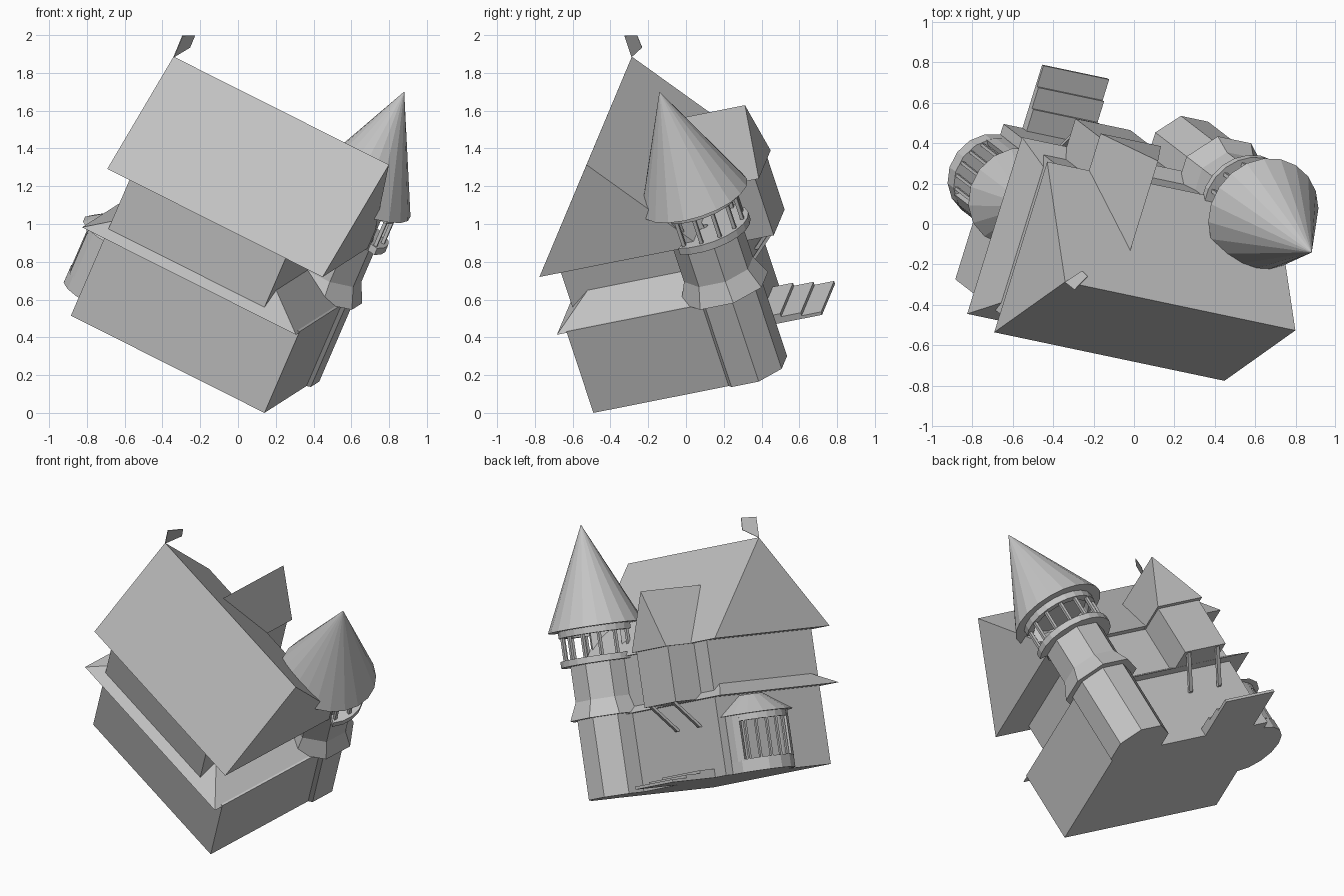
import bpy
import bmesh
from math import cos, sin, radians
from mathutils import Matrix, Vector

cube = bpy.data.objects.get("Cube")
if cube:
    bpy.data.objects.remove(cube, do_unlink=True)

# Single flat colour
grey = bpy.data.materials.new("stone_grey")
grey.use_nodes = True
tone = (0.55, 0.55, 0.55, 1)
grey.diffuse_color = tone
grey.node_tree.nodes["Principled BSDF"].inputs["Base Color"].default_value = tone

# The house leans: local axes are length, depth and height from its lowest corner
length = Vector((0.878, -0.185, -0.441)).normalized()
height = length.cross(Vector((0.2915, 0.938, 0.186))).normalized()
depth = height.cross(length)
LEAN = Matrix((length, depth, height)).transposed().to_4x4()
LEAN.translation = (0.14, -0.49, 0)


def finish(name, bm):
    bmesh.ops.recalc_face_normals(bm, faces=bm.faces)
    mesh = bpy.data.meshes.new(name)
    bm.to_mesh(mesh)
    bm.free()
    mesh.transform(LEAN)
    mesh.materials.append(grey)
    obj = bpy.data.objects.new(name, mesh)
    bpy.context.collection.objects.link(obj)
    return obj


def loft(name, bottom, top):
    """Solid between two matching loops."""
    bm = bmesh.new()
    a = [bm.verts.new(p) for p in bottom]
    b = [bm.verts.new(p) for p in top]
    n = len(a)
    bm.faces.new(a)
    bm.faces.new(b)
    for i in range(n):
        j = (i + 1) % n
        bm.faces.new((a[i], a[j], b[j], b[i]))
    return finish(name, bm)


def rect(u0, u1, v0, v1, w):
    return [(u0, v0, w), (u1, v0, w), (u1, v1, w), (u0, v1, w)]


def box(name, u0, u1, v0, v1, w0, w1):
    return loft(name, rect(u0, u1, v0, v1, w0), rect(u0, u1, v0, v1, w1))


def ring(centre, r, w, n, turn=0.0):
    return [(centre[0] + r * cos(radians(turn + 360 * i / n)),
             centre[1] + r * sin(radians(turn + 360 * i / n)), w) for i in range(n)]


def drum(name, centre, r0, r1, w0, w1, n, turn=0.0):
    return loft(name, ring(centre, r0, w0, n, turn), ring(centre, r1, w1, n, turn))


def arc_wall(name, centre, r_in, r_out, w0, w1, a0, a1, n):
    """Curved wall standing on part of a circle."""
    angles = [radians(a0 + (a1 - a0) * i / n) for i in range(n + 1)]
    outline = [(r_out, a) for a in angles] + [(r_in, a) for a in reversed(angles)]
    loops = [[(centre[0] + r * cos(a), centre[1] + r * sin(a), w) for r, a in outline]
             for w in (w0, w1)]
    return loft(name, *loops)


def posts(name, centre, r, w0, w1, a0, a1, count, size):
    for i in range(count):
        a = radians(a0 + (a1 - a0) * i / (count - 1))
        spot = (centre[0] + r * cos(a), centre[1] + r * sin(a))
        drum(f"{name}_{i + 1}", spot, size, size, w0, w1, 4, 45)


# House walls and the skirt roof between floors
box("lower_walls", -1.167, 0, 0, 0.82, 0, 0.49)
box("upper_walls", -1.167, -0.226, 0, 0.82, 0.485, 0.84)
loft("skirt_roof", rect(-1.29, 0, -0.056, 0.876, 0.483),
     rect(-1.1, -0.226, 0.11, 0.71, 0.603))

# Main roof: closed gable prism
gable = [(-0.045, 0.832), (0.855, 0.832), (0.402, 1.414)]
loft("main_roof", [(-1.292, v, w) for v, w in gable], [(0.006, v, w) for v, w in gable])

# Ridge pennant
pennant = [(-1.292, 0.4, 1.412), (-1.25, 0.487, 1.473), (-1.25, 0.482, 1.547), (-1.294, 0.4, 1.541)]
loft("ridge_pennant", pennant, [(u + 0.004, v, w) for u, v, w in pennant])

# Dormer jutting from the back, with braces
box("dormer_walls", -1.04, -0.73, 0.6, 1.025, 0.487, 0.84)
dormer = [(-1.055, 0.83), (-0.715, 0.83), (-0.885, 1.188)]
loft("dormer_roof", [(u, 0.45, w) for u, w in dormer], [(u, 1.05, w) for u, w in dormer])
for side, u in (("left", -0.78), ("right", -1.0)):
    loft(f"dormer_brace_{side}", rect(u, u + 0.025, 0.81, 0.835, 0.32),
         rect(u, u + 0.025, 0.99, 1.015, 0.49))

# Back steps
for i in range(3):
    box(f"back_step_{i + 1}", -1.06, -0.69, 0.8, 1.154 - 0.11 * i, 0.018 * i, 0.018 * (i + 1))

# Corner tower with flared collar, open lantern and spire
tower = (-0.165, 0.86)
drum("tower_lower_shaft", tower, 0.2, 0.2, 0, 0.5, 8, 22.5)
drum("tower_collar", tower, 0.245, 0.195, 0.49, 0.6, 8, 22.5)
drum("tower_upper_shaft", tower, 0.195, 0.195, 0.59, 0.83, 8, 22.5)
arc_wall("lantern_floor", tower, 0.02, 0.245, 0.82, 0.86, -25, 205, 14)
arc_wall("lantern_back_wall", tower, 0.16, 0.195, 0.82, 1.06, 205, 335, 6)
posts("lantern_post", tower, 0.215, 0.85, 1.05, -20, 200, 9, 0.013)
arc_wall("lantern_lintel", tower, 0.19, 0.235, 1.0, 1.045, -25, 205, 14)
drum("tower_spire", tower, 0.295, 0.001, 1.04, 1.67, 20)

# Round bay on the side with a barred window
bay = (-1.167, 0.55)
drum("bay_base", bay, 0.215, 0.215, 0, 0.08, 16)
arc_wall("bay_wall_back", bay, 0.185, 0.215, 0.07, 0.36, 80, 118, 3)
arc_wall("bay_wall_front", bay, 0.185, 0.215, 0.07, 0.36, 212, 280, 4)
arc_wall("bay_lintel", bay, 0.185, 0.215, 0.315, 0.36, 116, 214, 6)
posts("bay_bar", bay, 0.2, 0.07, 0.32, 126, 204, 5, 0.011)
drum("bay_roof", bay, 0.25, 0.08, 0.355, 0.475, 16)
